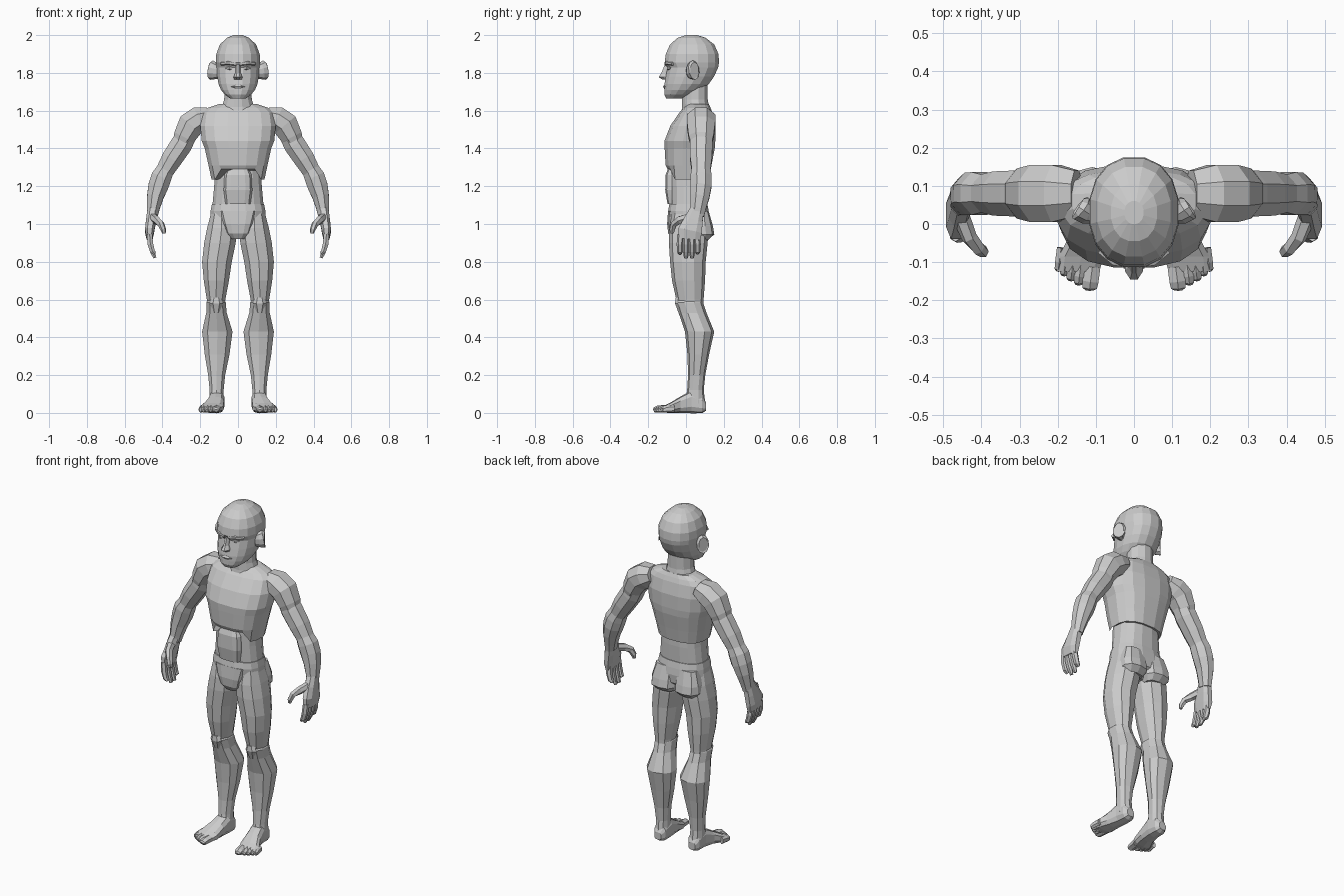
import bpy, bmesh, math
from mathutils import Vector

skin = bpy.data.materials.new("light grey")
skin.diffuse_color = (0.6, 0.6, 0.6, 1)


def oval(n, e):
    """Unit superellipse with a flat side facing each axis."""
    pts = []
    for i in range(n):
        a = 2 * math.pi * (i + 0.5) / n
        c, s = math.cos(a), math.sin(a)
        pts.append((math.copysign(abs(c) ** (2 / e), c), math.copysign(abs(s) ** (2 / e), s)))
    m = max(p[0] for p in pts)
    return [(u / m, v / m) for u, v in pts]


def loft(name, rings, mirror):
    bm = bmesh.new()
    vs = [[bm.verts.new(p) for p in r] for r in rings]
    n = len(vs[0])
    for a, b in zip(vs, vs[1:]):
        for i in range(n):
            j = (i + 1) % n
            bm.faces.new((a[i], a[j], b[j], b[i]))
    bm.faces.new(vs[0])
    bm.faces.new(vs[-1])
    bmesh.ops.recalc_face_normals(bm, faces=bm.faces[:])
    me = bpy.data.meshes.new(name)
    bm.to_mesh(me)
    bm.free()
    me.materials.append(skin)
    ob = bpy.data.objects.new(name, me)
    bpy.context.collection.objects.link(ob)
    if mirror:
        ob.modifiers.new("mirror", 'MIRROR').use_mirror_merge = False
    return ob


def stack(name, rows, n=8, e=2.0, mirror=True, axis='z'):
    """Rows are (height, x0, x1, b0, b1); b is y, or z when stacked along y."""
    rings = []
    for t, x0, x1, b0, b1 in rows:
        ring = []
        for u, v in oval(n, e):
            x = (x0 + x1) / 2 + u * (x1 - x0) / 2
            b = (b0 + b1) / 2 + v * (b1 - b0) / 2
            ring.append(Vector((x, b, t) if axis == 'z' else (x, t, b)))
        rings.append(ring)
    return loft(name, rings, mirror)


def body(name, rows, n=16, e=2.5):
    """Symmetric stack; rows are (z, half width, y front, y back)."""
    return stack(name, [(z, -w, w, f, b) for z, w, f, b in rows], n, e, False)


def tube(name, pts, n=8, ref=(0, 1, 0), e=2.0, mirror=True):
    """Points are (x, y, z, side radius, radius along ref)."""
    rings = []
    ps = [Vector(p[:3]) for p in pts]
    for i, p in enumerate(pts):
        t = (ps[min(i + 1, len(ps) - 1)] - ps[max(i - 1, 0)]).normalized()
        u = t.cross(Vector(ref)).normalized()
        v = u.cross(t)
        rings.append([ps[i] + u * a * p[3] + v * b * p[4] for a, b in oval(n, e)])
    return loft(name, rings, mirror)


# Head and face
body("head", [(2.0, .025, .0, .06), (1.985, .06, -.045, .105), (1.95, .096, -.085, .15),
              (1.90, .115, -.107, .172), (1.855, .117, -.113, .175), (1.828, .113, -.098, .17),
              (1.78, .11, -.107, .148), (1.74, .103, -.114, .12), (1.71, .09, -.115, .08),
              (1.685, .07, -.115, .04), (1.665, .042, -.105, -.02)], e=2.2)
body("nose", [(1.845, .012, -.112, -.07), (1.80, .014, -.13, -.07), (1.778, .024, -.145, -.07),
              (1.765, .02, -.125, -.07)], 8, 2)
body("lips", [(1.737, .02, -.115, -.08), (1.727, .038, -.122, -.07), (1.716, .02, -.116, -.08)], 8)
tube("brow", [(.012, -.102, 1.848, .012, .01), (.05, -.096, 1.853, .013, .01),
              (.088, -.068, 1.848, .01, .008)], 6, (0, 0, 1))
tube("eye", [(.022, -.092, 1.825, .005, .004), (.042, -.089, 1.826, .012, .011),
             (.064, -.078, 1.825, .005, .004)], 6, (0, 0, 1))
tube("ear", [(.10, .022, 1.805, .022, .035), (.125, .03, 1.81, .03, .044),
             (.14, .042, 1.815, .034, .05), (.145, .045, 1.815, .026, .04),
             (.134, .038, 1.812, .014, .024)][:4], 10, (0, 0, 1))
body("neck", [(1.75, .07, -.02, .115), (1.66, .073, -.02, .115), (1.62, .085, -.02, .122),
              (1.56, .11, -.03, .13)], 12, 2)

# Rib cage with an arched lower front edge
chest = body("chest", [(1.635, .10, .01, .12), (1.615, .16, -.012, .13), (1.59, .19, -.035, .14),
                       (1.52, .2, -.083, .155), (1.44, .192, -.114, .155), (1.40, .176, -.113, .152),
                       (1.31, .156, -.108, .135), (1.235, .14, -.098, .122)])
for v in chest.data.vertices:
    if v.co.z < 1.25 and v.co.y < 0 and abs(v.co.x) < .1:
        v.co.z += .055

# Waist, stomach panel and hips
body("waist", [(1.32, .12, -.085, .11), (1.2, .126, -.085, .112), (1.08, .137, -.08, .108)])
body("stomach_panel", [(1.295, .055, -.095, 0), (1.26, .072, -.108, 0), (1.18, .076, -.11, 0),
                       (1.105, .066, -.098, 0)], 12, 4)
body("hips", [(1.107, .138, -.088, .113), (1.07, .145, -.094, .12), (1.03, .147, -.088, .125),
              (.98, .115, -.08, .12), (.93, .055, -.07, .06)])
body("groin_panel", [(1.07, .1, -.095, 0), (1.0, .08, -.1, 0), (.95, .062, -.094, .02),
                     (.92, .035, -.075, .03)], 12, 3.5)
stack("buttock", [(1.07, .01, .13, .03, .118), (.99, .004, .152, 0, .14),
                  (.945, .004, .152, 0, .147), (.915, .02, .13, .02, .115)], 10, 2.8)

# Legs
stack("thigh", [(1.075, .04, .138, -.065, .085), (.98, .01, .163, -.084, .115),
                (.9, .012, .179, -.086, .11), (.8, .033, .19, -.08, .1), (.7, .048, .181, -.07, .097),
                (.6, .067, .165, -.048, .09), (.55, .072, .16, -.03, .088)], 10, 2.2)
stack("shin", [(.6, .075, .158, -.045, .08), (.585, .065, .168, -.053, .087),
               (.53, .06, .168, -.036, .105), (.43, .029, .19, -.002, .146),
               (.31, .045, .176, .01, .12), (.2, .068, .158, .013, .1),
               (.12, .076, .15, .008, .092), (.05, .075, .15, -.005, .1)], 10, 2.2)
stack("kneecap", [(.61, .09, .14, -.055, 0), (.58, .08, .15, -.058, 0), (.53, .095, .135, -.04, .02)], 8, 2.5)

# Feet and toes
stack("foot", [(.106, .09, .135, .012, .055), (.085, .075, .148, .0, .09), (.03, .072, .152, .0, .118),
               (-.03, .075, .168, .002, .085), (-.085, .078, .198, .0, .052),
               (-.125, .092, .203, .004, .034)], 10, 2.8, axis='y')
toes = [(.114, .172, .021), (.143, .158, .014), (.163, .147, .013), (.181, .134, .012), (.196, .122, .011)]
for i, (x, y, r) in enumerate(toes):
    tube(f"toe_{i + 1}", [(x - .005, -y + .06, .022, r, .018), (x, -y + .022, .02, r, .016),
                          (x + .002, -y + .006, .015, r * .9, .013), (x + .002, -y, .012, r * .55, .007)],
         6, (0, 0, 1))

# Shoulders and arms
tube("shoulder", [(.15, .08, 1.575, .045, .06), (.205, .08, 1.555, .068, .075), (.25, .08, 1.525, .07, .075),
                  (.285, .08, 1.46, .058, .066), (.31, .08, 1.41, .04, .05)])
tube("upper_arm", [(.255, .08, 1.5, .05, .055), (.3, .08, 1.42, .058, .06), (.35, .08, 1.345, .055, .058),
                   (.385, .08, 1.285, .048, .05), (.405, .08, 1.24, .04, .045)])
tube("forearm", [(.378, .08, 1.3, .044, .048), (.405, .08, 1.25, .054, .056), (.422, .08, 1.2, .053, .055),
                 (.438, .074, 1.145, .044, .05), (.448, .064, 1.085, .034, .042),
                 (.453, .058, 1.045, .028, .038)])

# Hands
tube("palm", [(.452, .058, 1.075, .028, .036), (.46, .04, 1.02, .027, .05), (.468, .022, .965, .025, .063),
              (.468, .018, .92, .016, .058)], 8, e=2.6)
for i, (y, tip) in enumerate([(-.032, .842), (0, .82), (.032, .82), (.061, .845)]):
    tube(f"finger_{i + 1}", [(.468, y * .9, .945, .014, .015), (.464, y, .895, .015, .015),
                             (.453, y, .855, .013, .014), (.44, y, tip, .008, .009)], 6)
tube("thumb", [(.452, .015, 1.035, .02, .02), (.432, -.035, 1.02, .02, .018),
               (.408, -.064, 1.0, .016, .016), (.395, -.073, .97, .014, .013),
               (.392, -.074, .95, .008, .008)], 6, (1, 0, 0))
